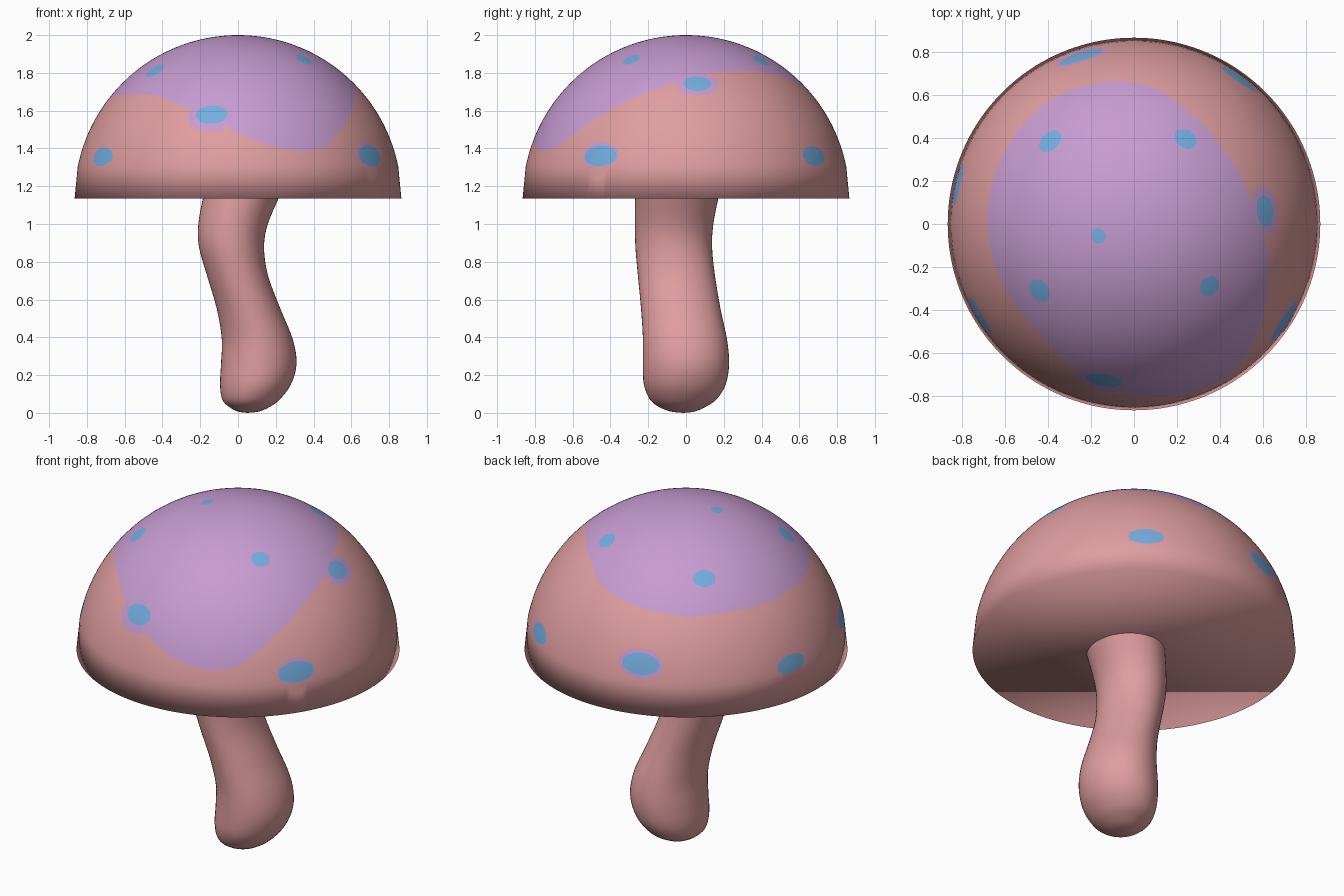
import bpy, bmesh, math
from mathutils import Vector

if "Cube" in bpy.data.objects:
    bpy.data.objects.remove(bpy.data.objects["Cube"])

R, CZ = 0.865, 1.135      # cap radius and rim height


def material(name, rgb):
    m = bpy.data.materials.new(name)
    m.diffuse_color = (*rgb, 1)
    m.use_nodes = True
    m.node_tree.nodes["Principled BSDF"].inputs["Base Color"].default_value = m.diffuse_color
    return m


PINK = material("pink", (0.74, 0.34, 0.35))
PURPLE = material("purple", (0.57, 0.33, 0.64))
BLUE = material("blue", (0.17, 0.42, 0.74))


def loft(bm, rings, n, pole):
    """Skin ellipses (z, x0, x1, y0, y1); close the far end flat, the near end at a pole."""
    loops = []
    for z, x0, x1, y0, y1 in rings:
        loops.append([bm.verts.new(((x0 + x1) / 2 + (x1 - x0) / 2 * math.cos(2 * math.pi * i / n),
                                    (y0 + y1) / 2 + (y1 - y0) / 2 * math.sin(2 * math.pi * i / n), z))
                      for i in range(n)])
    for a, b in zip(loops, loops[1:]):
        for i in range(n):
            j = (i + 1) % n
            bm.faces.new((a[i], a[j], b[j], b[i]))
    p = bm.verts.new(pole)
    for i in range(n):
        bm.faces.new((p, loops[0][i], loops[0][(i + 1) % n]))
    bm.faces.new(loops[-1])
    bmesh.ops.recalc_face_normals(bm, faces=bm.faces)


def finish(bm, name, mats):
    me = bpy.data.meshes.new(name)
    bm.to_mesh(me)
    bm.free()
    for m in mats:
        me.materials.append(m)
    me.shade_smooth()
    ob = bpy.data.objects.new(name, me)
    bpy.context.collection.objects.link(ob)
    return ob


def paint(bm, f, index):
    """Cut the mesh along f = 0 and colour the faces where f < 0."""
    val = {v: f(v.co) or 1e-6 for v in bm.verts}
    cut = set()
    for e in list(bm.edges):
        a, b = e.verts
        if val[a] * val[b] < 0:
            cut.add(bmesh.utils.edge_split(e, a, val[a] / (val[a] - val[b]))[1])
    for face in list(bm.faces):
        vs = [v for v in face.verts if v in cut]
        if len(vs) >= 2 and not any(vs[1] in e.verts for e in vs[0].link_edges):
            bmesh.utils.face_split(face, vs[0], vs[1])
    for face in bm.faces:
        if face.normal.z > -0.9 and f(face.calc_center_median()) < 0:
            face.material_index = index


# Cap: half sphere with a flat underside, one tall band at the rim for a soft edge
angles = [math.radians(90 - 1.875 * k) for k in range(1, 43)] + [0]
cap = bmesh.new()
loft(cap, [(CZ + R * math.sin(a), -R * math.cos(a), R * math.cos(a), -R * math.cos(a), R * math.cos(a))
           for a in angles], 192, (0, 0, CZ + R))

# Purple patch: lower edge height by compass angle
EDGE = [(-180, 1.67), (-160, 1.68), (-139, 1.69), (-127, 1.675), (-113, 1.62), (-102, 1.555),
        (-94, 1.51), (-83, 1.44), (-75, 1.405), (-65, 1.385), (-55, 1.41), (-41, 1.55),
        (-26, 1.66), (-9, 1.74), (0, 1.767), (17, 1.807), (42, 1.812), (64, 1.78), (81, 1.719),
        (94, 1.692), (107, 1.67), (125, 1.65), (144, 1.66), (163, 1.66), (180, 1.67)]

# Spots: x, y, half width, half height, purple halo
SPOTS = [(-.14, -.728, .087, .058, .045), (-.44, -.31, .058, .055, 0), (.35, -.29, .05, .05, 0),
         (-.165, -.055, .037, .035, 0), (.24, .395, .056, .05, 0), (-.39, .385, .062, .052, 0),
         (.61, .06, .075, .055, .035), (-.72, -.425, .1, .053, 0), (.70, -.455, .103, .058, .012),
         (.485, .68, .1, .055, 0), (-.25, .78, .105, .06, .02), (-.82, .185, .1, .052, 0)]


def patch(co):
    a = math.degrees(math.atan2(co.y, co.x))
    for (a0, z0), (a1, z1) in zip(EDGE, EDGE[1:]):
        if a <= a1:
            return z0 + (z1 - z0) * (a - a0) / (a1 - a0) - co.z
    return EDGE[-1][1] - co.z


def spot(co, s, grow):
    x, y, a, b, _ = s
    p = Vector((x, y, math.sqrt(R * R - x * x - y * y)))
    t = Vector((-y, x, 0)).normalized()
    up = p.normalized().cross(t)
    d = co - Vector((0, 0, CZ)) - p
    return (d.dot(t) / (a + grow)) ** 2 + (d.dot(up) / (b + grow)) ** 2 - 1


paint(cap, lambda c: min([patch(c)] + [spot(c, s, s[4]) for s in SPOTS if s[4]]), 1)
paint(cap, lambda c: min(spot(c, s, 0) for s in SPOTS), 2)
finish(cap, "cap", [PINK, PURPLE, BLUE])

# Stem: S-curved stalk with a rounded foot; rows are z, x0, x1, y0, y1
ROWS = [(0, .05, .05, -.015, -.015), (.007, 0, .11, -.08, .045), (.03, -.045, .165, -.14, .10),
        (.07, -.083, .22, -.19, .16), (.15, -.095, .28, -.223, .21), (.26, -.09, .31, -.228, .228),
        (.39, -.086, .29, -.228, .217), (.55, -.112, .225, -.238, .183),
        (.73, -.165, .158, -.255, .153), (.88, -.207, .138, -.268, .138),
        (1.0, -.21, .158, -.27, .145), (1.14, -.185, .217, -.27, .172), (1.2, -.165, .245, -.27, .187)]


def smooth_rows(rows, steps):
    out = []
    for i in range(len(rows) - 1):
        p = [rows[max(i - 1, 0)], rows[i], rows[i + 1], rows[min(i + 2, len(rows) - 1)]]
        for k in range(steps):
            t = k / steps
            out.append([b + t / 2 * (c - a + t * (2 * a - 5 * b + 4 * c - d + t * (3 * (b - c) + d - a)))
                        for a, b, c, d in zip(*p)])
    return out + [rows[-1]]


stem = bmesh.new()
loft(stem, smooth_rows(ROWS, 4)[1:], 48, (.05, -.015, 0))
finish(stem, "stem", [PINK])
